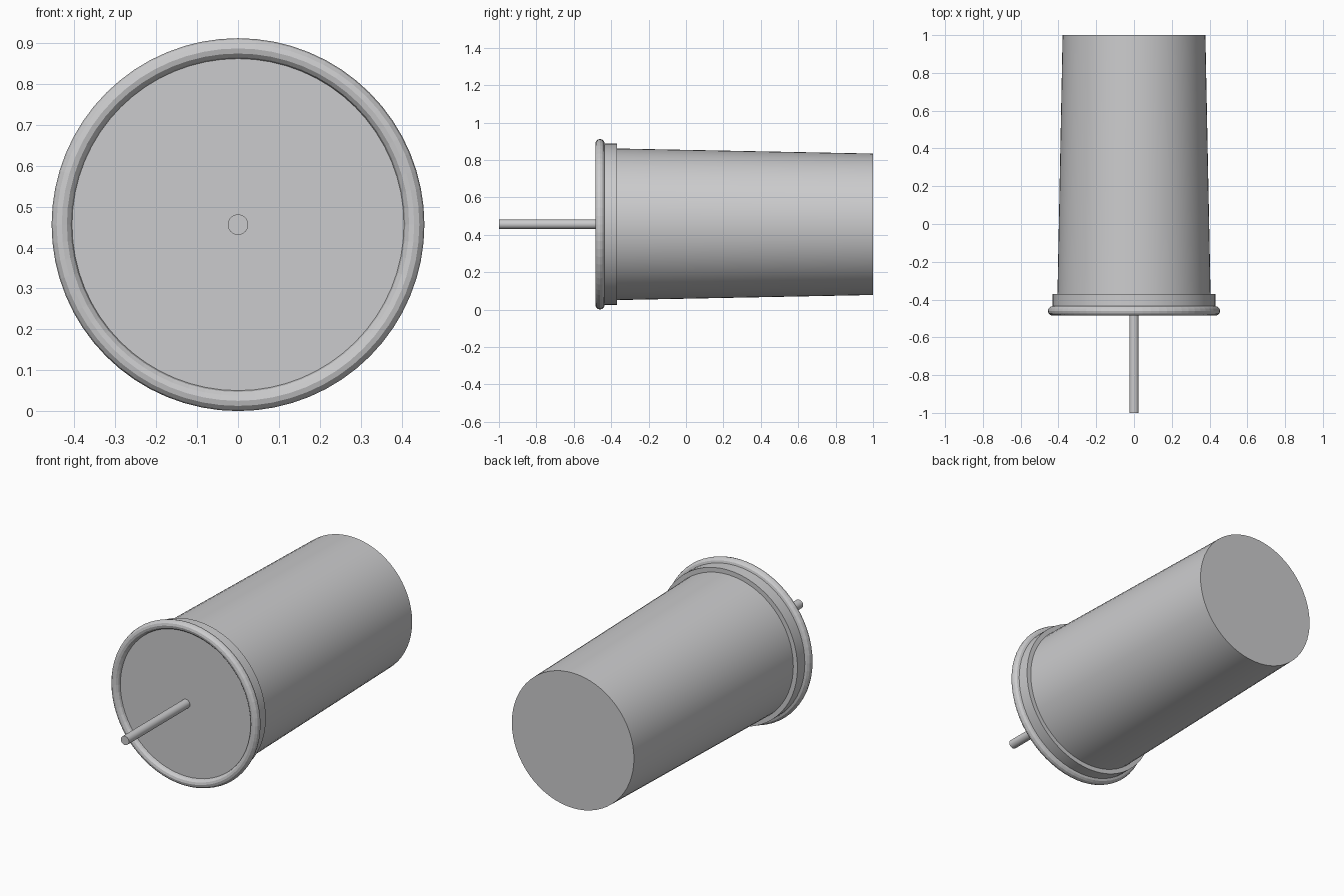
import bpy
import math

if "Cube" in bpy.data.objects:
    bpy.data.objects.remove(bpy.data.objects["Cube"], do_unlink=True)

AXIS_Z = 0.456
FACE_Y = -0.46      # plane of the front disc

grey = bpy.data.materials.new("light grey")
grey.use_nodes = True
colour = (0.6, 0.6, 0.61, 1)
grey.diffuse_color = colour
grey.node_tree.nodes["Principled BSDF"].inputs["Base Color"].default_value = colour


def finish(name):
    ob = bpy.context.object
    ob.name = name
    ob.data.materials.append(grey)
    return ob


def barrel(name, y0, y1, r0, r1, sides=64):
    """Capped cylinder or cone lying along y, from y0 to y1."""
    bpy.ops.mesh.primitive_cone_add(
        vertices=sides, radius1=r0, radius2=r1, depth=y1 - y0,
        location=(0, (y0 + y1) / 2, AXIS_Z), rotation=(-math.pi / 2, 0, 0))
    return finish(name)


# Tapered main body, its front cap forming the recessed disc
barrel("body", FACE_Y, 1, 0.407, 0.378)

# Stepped collar behind the rim
barrel("collar", FACE_Y + 0.003, -0.37, 0.431, 0.431)

# Rounded rim ring
bpy.ops.mesh.primitive_torus_add(
    major_radius=0.431, minor_radius=0.025, major_segments=64, minor_segments=12,
    location=(0, FACE_Y, AXIS_Z), rotation=(math.pi / 2, 0, 0))
finish("rim")

# Thin rod out of the front
barrel("rod", -1, FACE_Y + 0.02, 0.025, 0.025, 32)

# Smooth the round sides, keep the edges crisp
for name in ("body", "collar", "rod"):
    bpy.ops.object.select_all(action="DESELECT")
    ob = bpy.data.objects[name]
    ob.select_set(True)
    bpy.context.view_layer.objects.active = ob
    bpy.ops.object.shade_smooth_by_angle(angle=math.radians(30))
